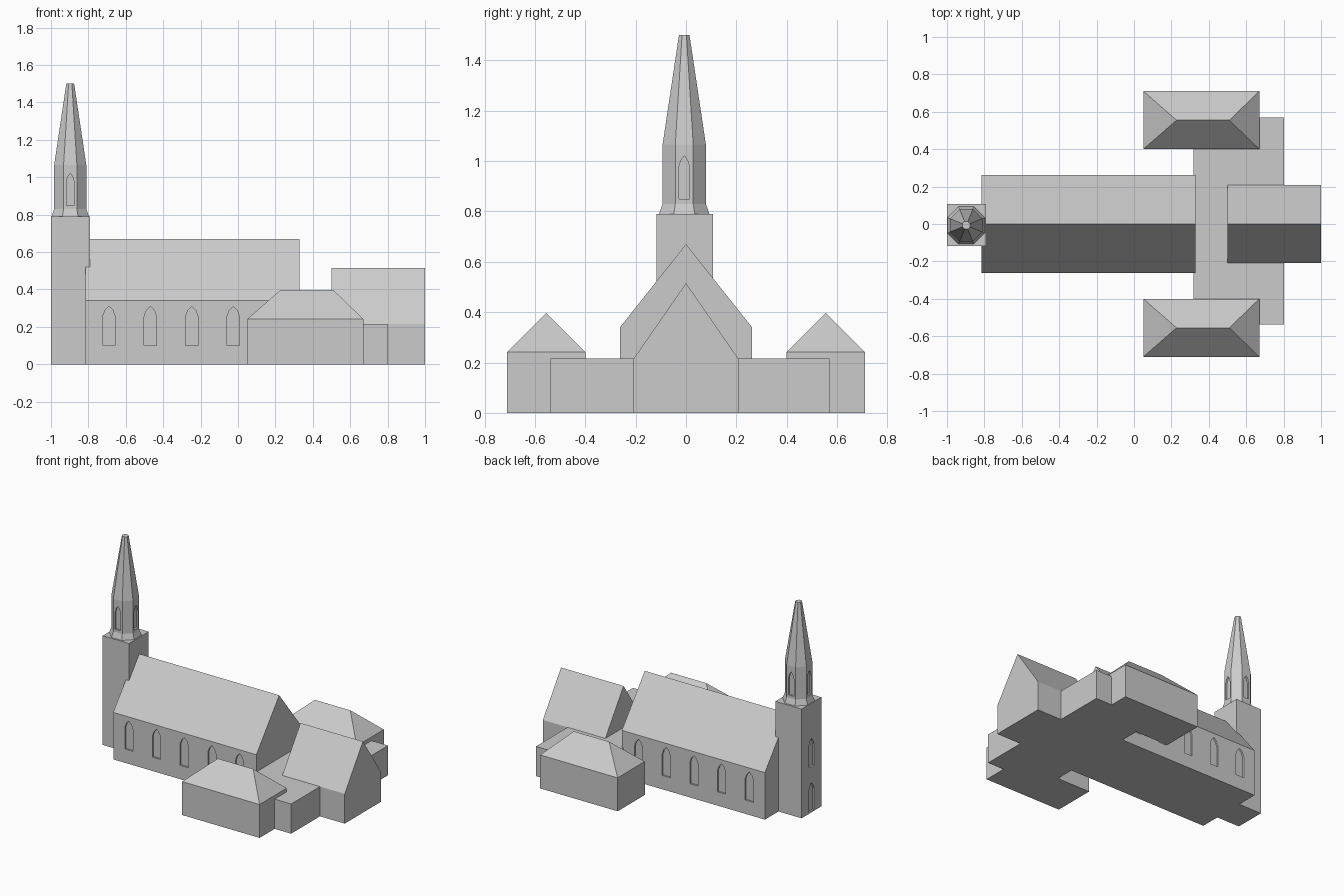
import bpy, bmesh, math
from mathutils import Matrix, Vector

if "Cube" in bpy.data.objects:
    bpy.data.objects.remove(bpy.data.objects["Cube"])

stone = bpy.data.materials.new("pale grey stone")
stone.diffuse_color = (0.6, 0.6, 0.6, 1)
stone.use_nodes = True
stone.node_tree.nodes["Principled BSDF"].inputs["Base Color"].default_value = stone.diffuse_color


def finish(name, bm):
    bmesh.ops.recalc_face_normals(bm, faces=bm.faces)
    me = bpy.data.meshes.new(name)
    bm.to_mesh(me)
    bm.free()
    me.materials.append(stone)
    ob = bpy.data.objects.new(name, me)
    bpy.context.collection.objects.link(ob)
    return ob


def loft(name, rings):
    """Closed solid through rings with equal point counts."""
    bm = bmesh.new()
    loops = [[bm.verts.new(p) for p in r] for r in rings]
    n = len(loops[0])
    for a, b in zip(loops, loops[1:]):
        for i in range(n):
            j = (i + 1) % n
            bm.faces.new((a[i], a[j], b[j], b[i]))
    bm.faces.new(loops[0])
    bm.faces.new(loops[-1])
    return finish(name, bm)


def block(name, x0, x1, y0, y1, z1):
    return loft(name, [[(x0, y0, z), (x1, y0, z), (x1, y1, z), (x0, y1, z)] for z in (0, z1)])


def gabled(name, x0, x1, half, eave, ridge):
    prof = [(-half, 0), (half, 0), (half, eave), (0, ridge), (-half, eave)]
    return loft(name, [[(x, y, z) for y, z in prof] for x in (x0, x1)])


def cut_windows(ob, places, w, h, depth=0.012):
    """Recess pointed windows; each place is (foot point on wall, outward angle)."""
    arch = [(-w, 0), (w, 0), (w, h * .74), (w * .62, h * .9), (0, h),
            (-w * .62, h * .9), (-w, h * .74)]
    bm = bmesh.new()
    for foot, ang in places:
        m = Matrix.Translation(Vector(foot)) @ Matrix.Rotation(ang, 4, 'Z')
        a, b = [[bm.verts.new(m @ Vector((d, u, v))) for u, v in arch] for d in (-depth, 0.03)]
        for i in range(len(arch)):
            j = (i + 1) % len(arch)
            bm.faces.new((a[i], a[j], b[j], b[i]))
        bm.faces.new(a)
        bm.faces.new(b)
    cutter = finish("window_cutter", bm)
    cutter.hide_render = True
    mod = ob.modifiers.new("windows", 'BOOLEAN')
    mod.object = cutter
    mod.operation = 'DIFFERENCE'
    mod.solver = 'EXACT'
    bpy.context.view_layer.objects.active = ob
    bpy.ops.object.modifier_apply(modifier=mod.name)
    bpy.data.objects.remove(cutter)


# Nave with five windows on each side
nave = gabled("nave", -0.815, 0.33, 0.262, 0.34, 0.67)
cut_windows(nave, [((-0.69 + 0.2215 * i, s * 0.262, 0.1), s * math.pi / 2)
                   for i in range(5) for s in (-1, 1)], 0.033, 0.21)

# Choir and the low flat-roofed crossing
gabled("choir", 0.5, 1.0, 0.208, 0.215, 0.515)
block("crossing", 0.317, 0.802, -0.538, 0.57, 0.215)

# Hip-roofed side halls, mirrored
for s, side in ((-1, "front"), (1, "back")):
    c = s * 0.555

    def ring(x0, x1, h, z):
        return [(x0, c - h, z), (x1, c - h, z), (x1, c + h, z), (x0, c + h, z)]
    hall = loft(side + "_hall", [ring(0.05, 0.67, 0.155, 0), ring(0.05, 0.67, 0.155, 0.242),
                                 ring(0.227, 0.51, 0.0002, 0.397)])

# Tower with door and window on the west face
tower = block("tower", -1.0, -0.79, -0.118, 0.107, 0.79)
cut_windows(tower, [((-1.0, -0.006, z), math.pi) for z in (0.01, 0.33)], 0.03, 0.205)

# Octagonal belfry and spire
cx, cy = -0.897, -0.007
rings = []
for z, apothem in ((0.79, 0.1), (0.83, 0.086), (1.065, 0.086), (1.5, 0.021)):
    r = apothem / math.cos(math.pi / 8)
    rings.append([(cx + r * math.cos(math.pi / 8 + k * math.pi / 4),
                   cy + r * math.sin(math.pi / 8 + k * math.pi / 4), z) for k in range(8)])
spire = loft("belfry_spire", rings)
cut_windows(spire, [((cx + 0.086 * math.cos(a), cy + 0.086 * math.sin(a), 0.85), a)
                    for a in (k * math.pi / 2 for k in range(4))], 0.021, 0.17)
